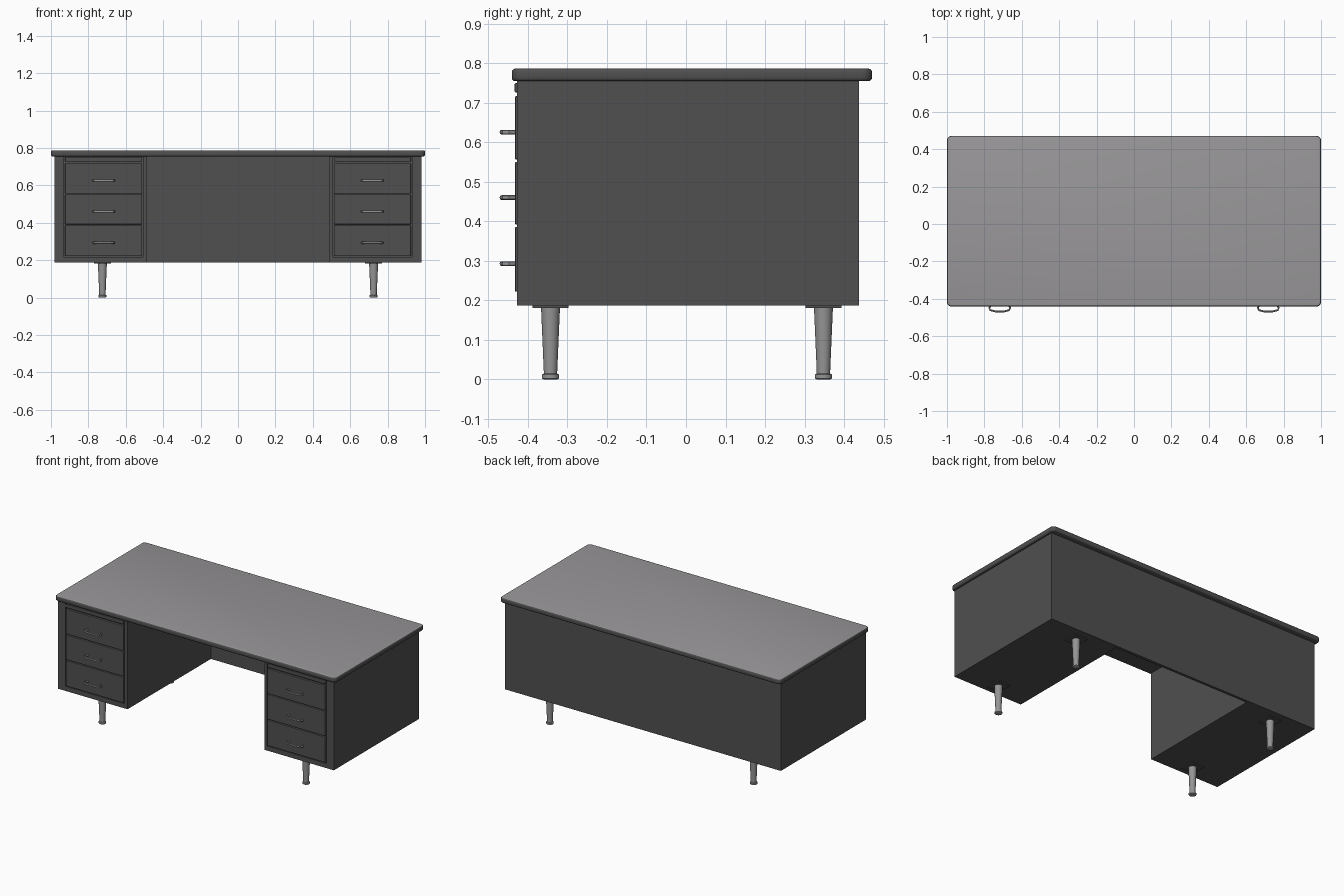
import bpy
import bmesh
import math
from mathutils import Vector

cube = bpy.data.objects.get("Cube")
if cube:
    bpy.data.objects.remove(cube, do_unlink=True)


def material(name, colour):
    m = bpy.data.materials.new(name)
    m.use_nodes = True
    m.diffuse_color = (*colour, 1)
    m.node_tree.nodes["Principled BSDF"].inputs["Base Color"].default_value = (*colour, 1)
    return m


DARK = material("charcoal enamel", (0.08, 0.08, 0.08))
TOP = material("grey linoleum", (0.32, 0.31, 0.32))
METAL = material("brushed metal", (0.3, 0.3, 0.3))


def finish(name, bm, mats, smooth=False):
    me = bpy.data.meshes.new(name)
    bmesh.ops.recalc_face_normals(bm, faces=bm.faces)
    bm.to_mesh(me)
    bm.free()
    ob = bpy.data.objects.new(name, me)
    bpy.context.collection.objects.link(ob)
    for m in mats:
        me.materials.append(m)
    if smooth:
        bpy.ops.object.select_all(action="DESELECT")
        ob.select_set(True)
        bpy.context.view_layer.objects.active = ob
        bpy.ops.object.shade_smooth_by_angle(angle=math.radians(40))
    return ob


def box_bm(lo, hi):
    bm = bmesh.new()
    bmesh.ops.create_cube(bm, size=1)
    lo, hi = Vector(lo), Vector(hi)
    for v in bm.verts:
        v.co = (lo + hi) / 2 + v.co * (hi - lo)
    return bm


def box(name, lo, hi, mat, bevel=0.0):
    bm = box_bm(lo, hi)
    if bevel:
        bmesh.ops.bevel(bm, geom=bm.edges[:], offset=bevel, segments=2,
                        affect="EDGES", profile=0.5)
    return finish(name, bm, [mat])


def lathe(name, x, y, profile, mat, steps=24):
    bm = bmesh.new()
    rings = [[bm.verts.new((x + r * math.cos(math.tau * i / steps),
                            y + r * math.sin(math.tau * i / steps), z))
              for i in range(steps)] for r, z in profile]
    for a, b in zip(rings, rings[1:]):
        for i in range(steps):
            j = (i + 1) % steps
            bm.faces.new((a[i], a[j], b[j], b[i]))
    bm.faces.new(rings[0])
    bm.faces.new(rings[-1])
    return finish(name, bm, [mat], True)


def handle(name, x, y, z):
    # Flattened bow pull, swept along a rounded path
    path = [(-0.045, 0.006), (-0.056, -0.016), (-0.05, -0.028), (-0.025, -0.034),
            (0.025, -0.034), (0.05, -0.028), (0.056, -0.016), (0.045, 0.006)]
    pts = [Vector((x + px, y + py, z)) for px, py in path]
    bm = bmesh.new()
    rings = []
    for i, p in enumerate(pts):
        t = (pts[min(i + 1, len(pts) - 1)] - pts[max(i - 1, 0)]).normalized()
        side = Vector((-t.y, t.x, 0))
        rings.append([bm.verts.new(p + side * 0.005 * math.cos(k * math.tau / 8)
                                   + Vector((0, 0, 0.006 * math.sin(k * math.tau / 8))))
                      for k in range(8)])
    for a, b in zip(rings, rings[1:]):
        for k in range(8):
            n = (k + 1) % 8
            bm.faces.new((a[k], a[n], b[n], b[k]))
    bm.faces.new(rings[0])
    bm.faces.new(rings[-1])
    finish(name, bm, [METAL], True)


# Desktop slab: rounded corners and edges, lighter upper surface
bm = box_bm((-1, -0.441, 0.755), (1, 0.471, 0.787))
corners = [e for e in bm.edges if abs(e.verts[0].co.z - e.verts[1].co.z) > 0.01]
bmesh.ops.bevel(bm, geom=corners, offset=0.025, segments=5, affect="EDGES", profile=0.5)
rims = [e for e in bm.edges if abs(e.verts[0].co.z - e.verts[1].co.z) < 0.001]
bmesh.ops.bevel(bm, geom=rims, offset=0.009, segments=3, affect="EDGES", profile=0.5)
bm.normal_update()
for f in bm.faces:
    f.material_index = 1 if f.normal.z > 0.95 else 0
finish("desktop", bm, [DARK, TOP], True)

# Back panel spanning the knee space
box("back_panel", (-0.5, 0.42, 0.187), (0.5, 0.438, 0.756), DARK)

leg_profile = [(0.017, 0), (0.022, 0.003), (0.022, 0.012), (0.017, 0.015),
               (0.017, 0.02), (0.024, 0.183)]
drawers = [(0.222, 0.386), (0.392, 0.551), (0.557, 0.717)]

for side, s in (("left", 1), ("right", -1)):
    def span(a, b):
        return (a, b) if s > 0 else (-b, -a)

    # Pedestal body with a shallow recess in its front
    x0, x1 = span(0.487, 0.982)
    box(f"{side}_pedestal", (x0, -0.418, 0.187), (x1, 0.438, 0.756), DARK)
    for part, a, b, z0, z1 in (("inner_stile", 0.487, 0.507, 0.187, 0.756),
                               ("outer_stile", 0.929, 0.982, 0.187, 0.756),
                               ("bottom_rail", 0.507, 0.929, 0.187, 0.217)):
        p, q = span(a, b)
        box(f"{side}_{part}", (p, -0.428, z0), (q, -0.418, z1), DARK)

    # Pull-out writing board above the drawers
    p, q = span(0.512, 0.924)
    box(f"{side}_writing_board", (p, -0.434, 0.727), (q, -0.416, 0.75), DARK, 0.003)

    # Drawer fronts and pulls
    for i, (z0, z1) in enumerate(drawers, 1):
        box(f"{side}_drawer_{i}", (p, -0.433, z0), (q, -0.416, z1), DARK, 0.003)
        handle(f"{side}_handle_{i}", s * 0.718, -0.433, (z0 + z1) / 2 - 0.011)

    # Tapered legs on square mounting plates
    for end, y in (("front", -0.343), ("back", 0.348)):
        x = s * 0.725
        box(f"{side}_{end}_leg_plate", (x - 0.046, y - 0.046, 0.181),
            (x + 0.046, y + 0.046, 0.188), DARK)
        lathe(f"{side}_{end}_leg", x, y, leg_profile, METAL)
